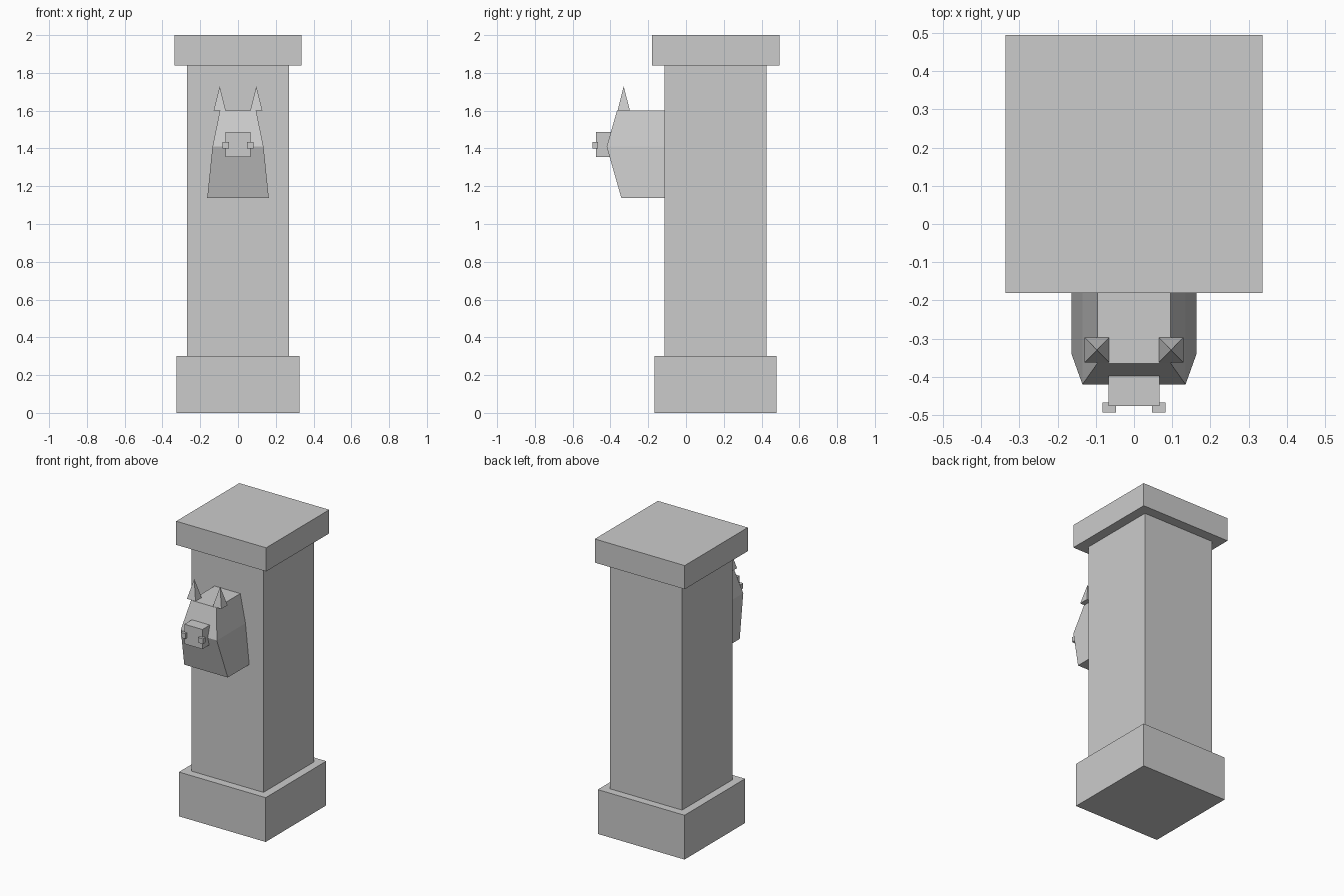
import bpy
import bmesh

if "Cube" in bpy.data.objects:
    bpy.data.objects.remove(bpy.data.objects["Cube"], do_unlink=True)

# Single stone colour
stone = bpy.data.materials.new("grey stone")
stone.use_nodes = True
colour = (0.6, 0.6, 0.6, 1)
stone.diffuse_color = colour
stone.node_tree.nodes["Principled BSDF"].inputs["Base Color"].default_value = colour


def loft(name, sections):
    """Stack rectangles (half width, front y, back y, z, centre x) into a closed solid."""
    bm = bmesh.new()
    rings = []
    for half, front, back, z, cx in sections:
        corners = [(-half, front), (half, front), (half, back), (-half, back)]
        rings.append([bm.verts.new((cx + x, y, z)) for x, y in corners])
    for low, high in zip(rings, rings[1:]):
        for i in range(4):
            j = (i + 1) % 4
            bm.faces.new((low[i], low[j], high[j], high[i]))
    bm.faces.new(rings[0][::-1])
    bm.faces.new(rings[-1])
    # Tips that shrink to a point are welded
    bmesh.ops.remove_doubles(bm, verts=bm.verts[:], dist=0.0001)
    bmesh.ops.recalc_face_normals(bm, faces=bm.faces[:])
    mesh = bpy.data.meshes.new(name)
    bm.to_mesh(mesh)
    bm.free()
    mesh.materials.append(stone)
    obj = bpy.data.objects.new(name, mesh)
    bpy.context.collection.objects.link(obj)
    return obj


def block(name, half, front, back, z0, z1, cx=0):
    return loft(name, [(half, front, back, z0, cx), (half, front, back, z1, cx)])


# Pillar
block("pillar_base", 0.325, -0.168, 0.48, 0, 0.3)
block("pillar_shaft", 0.27, -0.113, 0.427, 0.3, 1.84)
block("pillar_cap", 0.337, -0.18, 0.495, 1.84, 2)

# Animal head, widening towards the jaw
loft("head", [(0.163, -0.342, -0.113, 1.137, 0),
              (0.135, -0.42, -0.113, 1.41, 0),
              (0.096, -0.365, -0.113, 1.6, 0)])
block("snout", 0.067, -0.477, -0.37, 1.355, 1.488)

# Paired ears and nostrils
for side, s in (("left", 1), ("right", -1)):
    loft(side + "_ear", [(0.032, -0.362, -0.297, 1.6, s * 0.097),
                         (0, -0.33, -0.33, 1.73, s * 0.097)])
    block(side + "_nostril", 0.018, -0.494, -0.467, 1.4, 1.435, s * 0.065)
